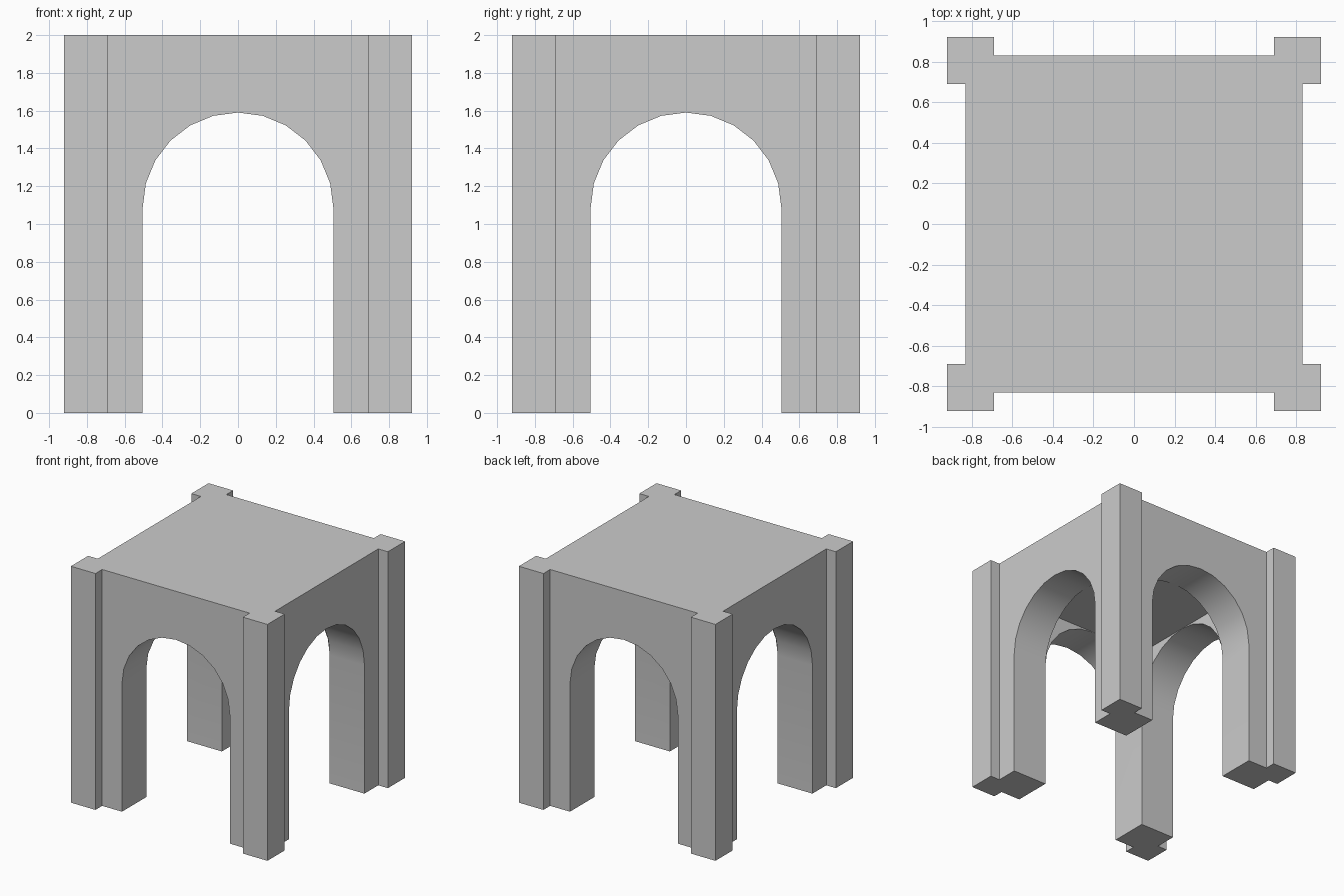
import bpy, bmesh, math
from mathutils import Matrix

if "Cube" in bpy.data.objects:
    bpy.data.objects.remove(bpy.data.objects["Cube"])

HEIGHT = 2.0
WALL, PIER_IN, PIER_OUT = 0.83, 0.69, 0.92   # wall face, pier inner and outer edge
R, SPRING = 0.505, 1.085                     # arch radius and springing height


def prism(name, points, vector, turn=0.0):
    """Extrude a closed planar outline along a vector."""
    bm = bmesh.new()
    face = bm.faces.new([bm.verts.new(p) for p in points])
    new = bmesh.ops.extrude_face_region(bm, geom=[face])["geom"]
    bmesh.ops.translate(bm, vec=vector, verts=[v for v in new if isinstance(v, bmesh.types.BMVert)])
    bmesh.ops.recalc_face_normals(bm, faces=bm.faces)
    bm.transform(Matrix.Rotation(turn, 4, 'Z'))
    mesh = bpy.data.meshes.new(name)
    bm.to_mesh(mesh)
    bm.free()
    ob = bpy.data.objects.new(name, mesh)
    bpy.context.collection.objects.link(ob)
    return ob


# Plan outline: square walls with projecting corner piers, one corner turned four times
corner = [(WALL, PIER_IN), (PIER_OUT, PIER_IN), (PIER_OUT, PIER_OUT),
          (PIER_IN, PIER_OUT), (PIER_IN, WALL)]
plan = []
for k in range(4):
    c, s = round(math.cos(k * math.pi / 2)), round(math.sin(k * math.pi / 2))
    plan += [(c * x - s * y, s * x + c * y, 0) for x, y in corner]
body = prism("arched_pavilion", plan, (0, 0, HEIGHT))

# Central hall with a flat ceiling level with the arch crowns
hall = prism("hall_cutter", [(-R, -R, -0.1), (R, -R, -0.1), (R, R, -0.1), (-R, R, -0.1)],
             (0, 0, SPRING + R + 0.1))

# Round-arched passages running through both directions
arch = [(-R, -1.2, -0.1), (R, -1.2, -0.1)]
arch += [(R * math.cos(a), -1.2, SPRING + R * math.sin(a))
         for a in (math.pi * i / 12 for i in range(13))]
passages = [prism("passage_cutter", arch, (0, 2.4, 0), t) for t in (0, math.pi / 2)]

# Cut the openings, then remove the cutters
bpy.context.view_layer.objects.active = body
body.select_set(True)
for cutter in [hall] + passages:
    cutter.hide_render = True
    mod = body.modifiers.new("cut", 'BOOLEAN')
    mod.operation = 'DIFFERENCE'
    mod.solver = 'EXACT'
    mod.object = cutter
    bpy.ops.object.modifier_apply(modifier=mod.name)
    bpy.data.objects.remove(cutter)

bpy.ops.object.shade_smooth_by_angle(angle=math.radians(30))
